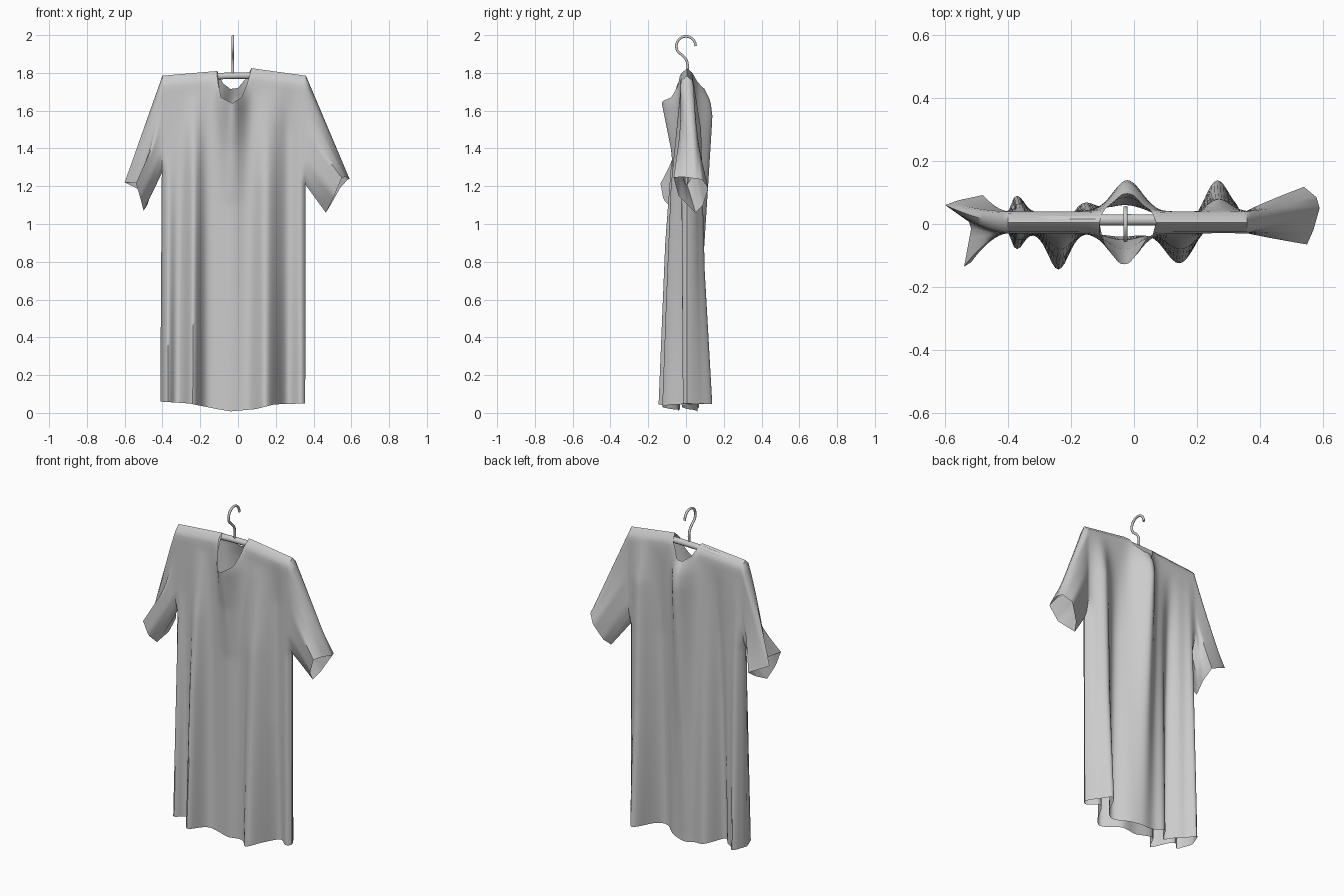
import bpy, bmesh, math
from mathutils import Vector

if "Cube" in bpy.data.objects:
    bpy.data.objects.remove(bpy.data.objects["Cube"])


def interp(keys, v):
    """Piecewise linear value from (position, value) pairs."""
    if v <= keys[0][0]:
        return keys[0][1]
    for (a, p), (b, q) in zip(keys, keys[1:]):
        if v <= b:
            return p + (q - p) * (v - a) / (b - a)
    return keys[-1][1]


def material(name, colour):
    m = bpy.data.materials.new(name)
    m.diffuse_color = (*colour, 1)
    m.use_nodes = True
    m.node_tree.nodes["Principled BSDF"].inputs["Base Color"].default_value = m.diffuse_color
    return m


cloth = material("grey cloth", (0.6, 0.6, 0.6))

# Outlines of the garment: shoulder line, necklines and hem height by x
SHOULDER = [(-0.40, 1.785), (-0.11, 1.81), (0.07, 1.825), (0.36, 1.785)]
NECK_FRONT = [(-0.11, 1.81), (-0.09, 1.67), (-0.03, 1.64), (0.02, 1.67), (0.055, 1.76), (0.07, 1.825)]
NECK_BACK = [(-0.11, 1.81), (-0.08, 1.745), (-0.04, 1.715), (0.0, 1.72), (0.05, 1.78), (0.07, 1.825)]
HEM = [(-0.40, 0.06), (-0.25, 0.05), (-0.1, 0.02), (-0.03, 0.008), (0.1, 0.02), (0.2, 0.045), (0.36, 0.05)]

# Hanging folds: (centre x, width, how far the other panel follows, depth by height)
FOLDS_FRONT = [
    (-0.03, 0.065, 0, [(0, 0.01), (1.1, 0.02), (1.4, 0.05), (1.55, 0.08), (1.65, 0.1), (1.74, 0.05), (1.81, 0)]),
    (-0.23, 0.045, 0.65, [(0.05, 0.115), (0.9, 0.08), (1.3, 0.05), (1.7, 0)]),
    (0.15, 0.06, 0.65, [(0.05, 0.095), (0.6, 0.075), (1.2, 0.05), (1.7, 0)]),
    (-0.36, 0.028, 0, [(0.05, 0.05), (1.0, 0.02), (1.4, 0)]),
]
FOLDS_BACK = [
    (-0.02, 0.065, 0, [(0.05, 0.02), (0.7, 0.045), (1.25, 0.08), (1.57, 0.1), (1.65, 0.09), (1.74, 0.045), (1.81, 0)]),
    (0.27, 0.05, 0.6, [(0.05, 0.1), (0.75, 0.06), (1.5, 0.04), (1.75, 0)]),
    (-0.36, 0.03, 0, [(0.05, 0.05), (1.0, 0.025), (1.7, 0)]),
    (-0.15, 0.05, 0, [(0.05, 0.03), (1.7, 0)]),
]
COLS, ROWS, MID = 76, 60, 0.005
ARM_LEFT, ARM_RIGHT = 18, 20


def body_point(col, row, side):
    """Point on the front (side -1) or back (side 1) panel."""
    x = -0.40 + 0.76 * col / COLS
    line = interp(SHOULDER, x)
    top = line
    if -0.11 < x < 0.07:
        top = interp(NECK_FRONT if side < 0 else NECK_BACK, x)
    hem = interp(HEM, x)
    z = top + (hem - top) * row / ROWS
    depth = 0.035 * math.sqrt(min(1, max(0, line - z) / 0.04))
    own, other = (FOLDS_FRONT, FOLDS_BACK) if side < 0 else (FOLDS_BACK, FOLDS_FRONT)
    for c, w, _, amp in own:
        depth += interp(amp, z) * math.exp(-((x - c) / w) ** 2)
    for c, w, follow, amp in other:
        depth -= follow * interp(amp, z) * math.exp(-((x - c) / w) ** 2)
    # Panels close at the side seams below the armpit
    arm = ARM_LEFT if col < COLS / 2 else ARM_RIGHT
    edge = min(col, COLS - col) / COLS * 0.76
    closed = math.sqrt(min(1, edge / 0.03))
    if row >= arm:
        depth *= closed
    else:
        gap = math.sqrt(min(1, (arm - row) / 4))
        depth *= closed + (1 - closed) * gap
    drop = 1 - z / 1.8
    return Vector((x * (1 + 0.01 * drop) - 0.008 * drop, MID + side * depth, z))


# Sleeve openings, from the top round the front, the bottom and the back
CUFF_RIGHT = [(0.59, 0.05, 1.24), (0.57, -0.02, 1.25), (0.55, -0.065, 1.245), (0.51, -0.04, 1.15),
              (0.465, 0.05, 1.06), (0.49, 0.09, 1.1), (0.54, 0.118, 1.19), (0.58, 0.085, 1.235)]
CUFF_LEFT = [(-0.60, 0.06, 1.22), (-0.515, 0.0, 1.215), (-0.54, -0.135, 1.215), (-0.515, -0.12, 1.13),
             (-0.50, -0.06, 1.07), (-0.475, 0.02, 1.11), (-0.48, 0.092, 1.16), (-0.56, 0.075, 1.2)]


def grid(bm, points, wrap=False, flip=False):
    rows = [[bm.verts.new(p) for p in r] for r in points]
    n = len(rows[0])
    for a, b in zip(rows, rows[1:]):
        for i in range(n if wrap else n - 1):
            j = (i + 1) % n
            quad = [a[i], a[j], b[j], b[i]]
            bm.faces.new(quad[::-1] if flip else quad)


# Shirt: two body panels and two lofted sleeves welded together
bm = bmesh.new()
for side in (-1, 1):
    grid(bm, [[body_point(c, r, side) for c in range(COLS + 1)] for r in range(ROWS + 1)], flip=side < 0)
for col, cuff, arm, power in ((0, CUFF_LEFT, ARM_LEFT, 1.7), (COLS, CUFF_RIGHT, ARM_RIGHT, 0.9)):
    start = [body_point(col, r, -1) for r in range(arm + 1)]
    start += [body_point(col, r, 1) for r in range(arm - 1, 0, -1)]
    n = len(start)
    end = []
    for i in range(n):
        f = i / n * len(cuff)
        k = int(f)
        end.append(Vector(cuff[k]).lerp(Vector(cuff[(k + 1) % len(cuff)]), f - k))
    rings = []
    for s in range(13):
        t = s / 12
        ring = [a.lerp(b, t) for a, b in zip(start, end)]
        for p, a, b in zip(ring, start, end):
            p.y = a.y + (b.y - a.y) * t ** power
        rings.append(ring)
    grid(bm, rings, wrap=True, flip=col > 0)
bmesh.ops.remove_doubles(bm, verts=bm.verts, dist=0.0005)
bmesh.ops.recalc_face_normals(bm, faces=bm.faces)
mesh = bpy.data.meshes.new("shirt")
bm.to_mesh(mesh)
bm.free()
shirt = bpy.data.objects.new("shirt", mesh)
bpy.context.collection.objects.link(shirt)


# Hanger parts are round rods along smooth paths
def rod(name, points, radius):
    cu = bpy.data.curves.new(name, "CURVE")
    cu.dimensions = "3D"
    cu.bevel_depth = radius
    cu.bevel_resolution = 3
    cu.use_fill_caps = True
    cu.resolution_u = 6
    sp = cu.splines.new("BEZIER")
    sp.bezier_points.add(len(points) - 1)
    for bp, p in zip(sp.bezier_points, points):
        bp.co = p
        bp.handle_left_type = bp.handle_right_type = "AUTO"
    ob = bpy.data.objects.new(name, cu)
    bpy.context.collection.objects.link(ob)
    bpy.context.view_layer.objects.active = ob
    ob.select_set(True)
    bpy.ops.object.convert(target="MESH")
    ob = bpy.context.view_layer.objects.active
    ob.select_set(False)
    return ob


bar = rod("hanger_bar", [(-0.37, 0.01, 1.755), (-0.2, 0.012, 1.775), (-0.02, 0.013, 1.785),
                         (0.16, 0.012, 1.78), (0.33, 0.01, 1.755)], 0.018)
arc = [(-0.027, 0.051 * math.cos(a), 1.942 + 0.051 * math.sin(a))
       for a in (math.radians(d) for d in range(0, 211, 30))]
hook = rod("hanger_hook", arc + [(-0.027, -0.02, 1.893), (-0.027, 0.003, 1.865), (-0.027, 0.01, 1.79)], 0.007)

for ob in (shirt, bar, hook):
    ob.data.materials.clear()
    ob.data.materials.append(cloth)
    bpy.ops.object.select_all(action="DESELECT")
    ob.select_set(True)
    bpy.context.view_layer.objects.active = ob
    bpy.ops.object.shade_smooth_by_angle(angle=math.radians(50))
